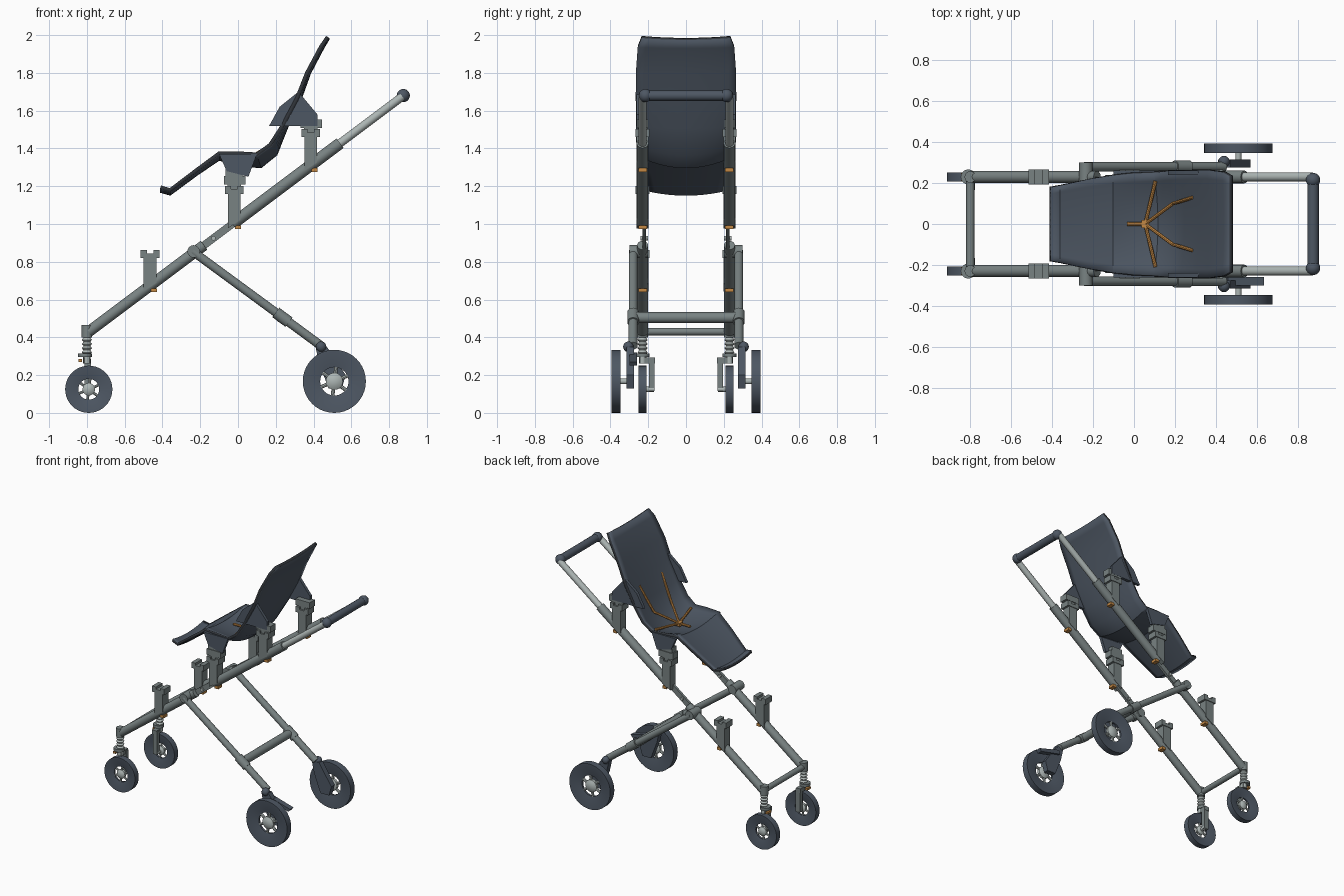
import bpy, bmesh, math
from mathutils import Vector

old = bpy.data.objects.get("Cube")
if old:
    bpy.data.objects.remove(old, do_unlink=True)


def material(name, rgb):
    m = bpy.data.materials.new(name)
    m.use_nodes = True
    m.diffuse_color = (*rgb, 1)
    m.node_tree.nodes["Principled BSDF"].inputs["Base Color"].default_value = (*rgb, 1)
    return m


SLATE = material("slate fabric", (0.075, 0.095, 0.125))
TRIM = material("dark trim", (0.03, 0.035, 0.042))
STEEL = material("grey metal", (0.19, 0.225, 0.225))
LIGHT = material("light metal", (0.42, 0.47, 0.46))
ORANGE = material("orange strap", (0.55, 0.25, 0.06))


def finish(name, bm, *mats):
    bmesh.ops.remove_doubles(bm, verts=bm.verts, dist=1e-5)
    bmesh.ops.recalc_face_normals(bm, faces=bm.faces)
    me = bpy.data.meshes.new(name)
    bm.to_mesh(me)
    bm.free()
    for m in mats:
        me.materials.append(m)
    me.shade_smooth()
    me.set_sharp_from_angle(angle=math.radians(35))
    ob = bpy.data.objects.new(name, me)
    bpy.context.collection.objects.link(ob)
    return ob


def lathe(name, profile, origin, axis, mat, segs=20, closed=False):
    """Spin (radius, height) points around an axis."""
    bm = bmesh.new()
    rot = Vector(axis).to_track_quat('Z', 'Y')
    rings = []
    for r, h in profile:
        angles = [2 * math.pi * k / segs for k in range(segs)]
        rings.append([bm.verts.new(Vector(origin) + rot @ Vector((r * math.cos(a), r * math.sin(a), h)))
                      for a in angles])
    if closed:
        rings.append(rings[0])
    for a, b in zip(rings, rings[1:]):
        for k in range(segs):
            n = (k + 1) % segs
            bm.faces.new((a[k], a[n], b[n], b[k]))
    bmesh.ops.dissolve_degenerate(bm, dist=1e-6, edges=bm.edges)
    return finish(name, bm, mat)


def tube(name, a, b, r, mat, segs=16):
    d = Vector(b) - Vector(a)
    return lathe(name, [(0, 0), (r, 0), (r, d.length), (0, d.length)], a, d, mat, segs)


def ball(name, c, r, mat):
    bm = bmesh.new()
    bmesh.ops.create_uvsphere(bm, u_segments=16, v_segments=10, radius=r)
    bmesh.ops.translate(bm, vec=c, verts=bm.verts)
    return finish(name, bm, mat)


def plate(name, outline, y, thick, mat):
    """Extrude an x-z outline along y."""
    bm = bmesh.new()
    f = bm.faces.new([bm.verts.new((x, y - thick / 2, z)) for x, z in outline])
    ext = bmesh.ops.extrude_face_region(bm, geom=[f])
    verts = [v for v in ext["geom"] if isinstance(v, bmesh.types.BMVert)]
    bmesh.ops.translate(bm, vec=(0, thick, 0), verts=verts)
    return finish(name, bm, mat)


def box(name, x, y, z, w, d, h, mat):
    """Box centred on x and y, standing on z."""
    return plate(name, [(x - w / 2, z), (x + w / 2, z), (x + w / 2, z + h), (x - w / 2, z + h)], y, d, mat)


def wheel(name, x, y, r, width, rim):
    h = width / 2
    # dished tyre disc with an open centre
    lathe(name + "_tyre", [(r, -h), (r, h), (r * 0.93, h), (rim, h * 0.3), (rim, -h * 0.3), (r * 0.93, -h)],
          (x, y, r), (0, 1, 0), SLATE, 40, True)
    lathe(name + "_hub", [(0, -h), (rim * 0.35, -h * 0.9), (rim * 0.6, -h * 0.4), (rim * 0.6, h * 0.4),
                          (rim * 0.35, h * 0.9), (0, h)], (x, y, r), (0, 1, 0), LIGHT)
    for k in range(6):
        a = k * math.pi / 3 + 0.4
        u = Vector((math.cos(a), 0, math.sin(a)))
        c = Vector((x, y, r))
        tube(name + "_spoke", c + u * rim * 0.5, c + u * rim * 1.03, rim * 0.13, LIGHT, 8)


def rail(x):
    """Height of the main rail at x."""
    return 0.43 + (x + 0.79) * 0.75


SIDE = 0.23
LEG = 0.28
for s, side in ((1, "left"), (-1, "right")):
    y = s * SIDE

    def on_rail(x):
        return (x, y, rail(x))

    # main rail, folding hinge and sliding handle tube
    tube(side + "_lower_rail", on_rail(-0.79), on_rail(-0.18), 0.029, STEEL)
    tube(side + "_upper_rail", on_rail(-0.03), on_rail(0.54), 0.031, STEEL)
    tube(side + "_handle_tube", on_rail(0.5), on_rail(0.87), 0.022, LIGHT)
    plate(side + "_hinge", [(-0.22, rail(-0.22) - 0.025), (0, rail(0) - 0.025),
                            (0, rail(0) + 0.025), (-0.22, rail(-0.22) + 0.025)], s * 0.22, 0.018, STEEL)
    tube(side + "_hinge_pin", (-0.13, s * 0.2, rail(-0.13)), (-0.13, s * 0.24, rail(-0.13)), 0.012, LIGHT)
    ball(side + "_handle_knob", (0.875, s * 0.215, 1.68), 0.035, SLATE)

    # clamp posts with slotted heads
    for post, x, top in (("front", -0.465, 0.82), ("middle", -0.02, 1.16), ("rear", 0.385, 1.46)):
        name = side + "_" + post
        base = rail(x)
        plate(name + "_post", [(x - 0.034, base - 0.03), (x + 0.034, base + 0.015),
                               (x + 0.034, top), (x - 0.034, top)], y, 0.065, STEEL)
        box(name + "_post_head", x, y, top, 0.1, 0.075, 0.025, STEEL)
        for e in (-1, 1):
            box(name + "_post_jaw", x + e * 0.034, y, top + 0.024, 0.032, 0.075, 0.018, STEEL)
        box(name + "_release_button", x + 0.02, y, base - 0.035, 0.03, 0.045, 0.02, ORANGE)
        if post != "front":
            box(name + "_adapter_neck", x, y, top + 0.024, 0.07, 0.05, 0.03, STEEL)
            box(name + "_adapter", x + 0.003, y, top + 0.048, 0.115, 0.06, 0.045, STEEL)
            if post == "middle":
                box(name + "_adapter_top", x, y, top + 0.09, 0.09, 0.05, 0.04, STEEL)

    # seat side wings
    plate(side + "_rear_wing", [(0.165, 1.52), (0.22, 1.62), (0.32, 1.7), (0.42, 1.58), (0.42, 1.52)],
          s * 0.25, 0.022, SLATE)
    plate(side + "_middle_wing", [(-0.1, 1.37), (-0.06, 1.28), (0.055, 1.25), (0.1, 1.37)],
          s * 0.25, 0.022, SLATE)

    # front suspension and caster
    coil = [(0, 0)] + [(0.027 if k % 2 else 0.018, 0.011 * k) for k in range(11)] + [(0, 0.11)]
    lathe(side + "_front_spring", coil, (-0.8, y, 0.31), (0, 0, 1), LIGHT)
    tube(side + "_front_cap", (-0.8, y, 0.4), (-0.8, y, 0.465), 0.028, STEEL)
    tube(side + "_front_collar", (-0.81, y, 0.295), (-0.81, y, 0.315), 0.037, STEEL)
    tube(side + "_front_stem", (-0.8, y, 0.262), (-0.8, y, 0.31), 0.02, LIGHT)
    box(side + "_front_fork_bridge", -0.8, s * 0.205, 0.262, 0.035, 0.08, 0.03, STEEL)
    box(side + "_front_fork", -0.795, s * 0.182, 0.115, 0.035, 0.03, 0.17, STEEL)
    box(side + "_front_fork_button", -0.835, y, 0.27, 0.02, 0.04, 0.015, ORANGE)
    tube(side + "_front_axle", (-0.79, s * 0.17, 0.125), (-0.79, s * 0.23, 0.125), 0.014, LIGHT)
    wheel(side + "_front_wheel", -0.79, y, 0.125, 0.044, 0.055)

    # rear leg
    ly = s * LEG
    tube(side + "_rear_leg", (-0.24, ly, 0.855), (0.23, ly, 0.51), 0.023, STEEL)
    tube(side + "_rear_leg_sleeve", (0.2, ly, 0.532), (0.27, ly, 0.48), 0.031, STEEL)
    tube(side + "_rear_leg_end", (0.25, ly, 0.495), (0.44, ly, 0.355), 0.024, STEEL)
    tube(side + "_leg_pivot", (-0.235, s * 0.2, 0.855), (-0.235, s * 0.3, 0.855), 0.033, STEEL)

    # rear suspension bracket, axle and wheel
    ball(side + "_rear_joint", (0.44, s * 0.305, 0.35), 0.028, SLATE)
    plate(side + "_rear_bracket", [(0.41, 0.35), (0.47, 0.35), (0.57, 0.2), (0.55, 0.13), (0.48, 0.13),
                                   (0.43, 0.26)], s * 0.295, 0.04, SLATE)
    tube(side + "_rear_axle", (0.51, s * 0.28, 0.167), (0.51, s * 0.37, 0.167), 0.015, LIGHT)
    wheel(side + "_rear_wheel", 0.51, s * 0.37, 0.167, 0.048, 0.075)

# brake pedal
plate("brake_pedal", [(0.45, 0.29), (0.62, 0.25), (0.635, 0.27), (0.46, 0.32)], -LEG, 0.04, SLATE)

# bars running across the frame
tube("handle_grip", (0.875, -0.215, 1.68), (0.875, 0.215, 1.68), 0.028, SLATE)
tube("front_crossbar", (-0.8, -SIDE, 0.43), (-0.8, SIDE, 0.43), 0.02, STEEL)
tube("rear_crossbar", (0.23, -LEG, 0.505), (0.23, LEG, 0.505), 0.029, STEEL)

# seat shell: edge x, edge z, half width, sag of the centre in x and z
STATIONS = [
    (-0.41, 1.195, 0.18, 0, -0.02), (-0.36, 1.18, 0.19, 0, -0.02),
    (-0.22, 1.285, 0.22, 0, -0.02), (-0.1, 1.375, 0.24, 0, -0.03),
    (0, 1.375, 0.25, 0, -0.06), (0.1, 1.37, 0.255, 0.02, -0.065),
    (0.17, 1.42, 0.26, 0.03, -0.05), (0.235, 1.52, 0.262, 0.02, -0.01),
    (0.31, 1.66, 0.265, 0.015, -0.005), (0.365, 1.8, 0.265, 0.012, 0),
    (0.44, 1.94, 0.255, 0.008, -0.005), (0.475, 1.99, 0.235, 0, -0.01)]
bm = bmesh.new()
rows = []
for x, z, w, sx, sz in STATIONS:
    row = []
    for k in range(13):
        t = k / 6 - 1
        drop = 1 - t * t
        row.append(bm.verts.new((x + sx * drop, w * t, z + sz * drop)))
    rows.append(row)
for a, b in zip(rows, rows[1:]):
    for k in range(12):
        bm.faces.new((a[k], b[k], b[k + 1], a[k + 1]))
seat = finish("seat_shell", bm, SLATE, TRIM)
solid = seat.modifiers.new("thickness", 'SOLIDIFY')
solid.thickness = 0.02
solid.offset = 0
solid.material_offset_rim = 1

# harness
box("harness_buckle", 0.055, 0, 1.33, 0.035, 0.04, 0.025, ORANGE)
tube("crotch_strap", (0.055, 0, 1.345), (-0.035, 0, 1.345), 0.009, ORANGE, 8)
for s, side in ((1, "left"), (-1, "right")):
    buckle = (0.055, 0, 1.345)
    bend = (0.19, s * 0.1, 1.43)
    tube(side + "_waist_strap", buckle, (0.105, s * 0.21, 1.365), 0.009, ORANGE, 8)
    tube(side + "_lower_shoulder_strap", buckle, bend, 0.009, ORANGE, 8)
    tube(side + "_upper_shoulder_strap", bend, (0.29, s * 0.13, 1.61), 0.009, ORANGE, 8)
